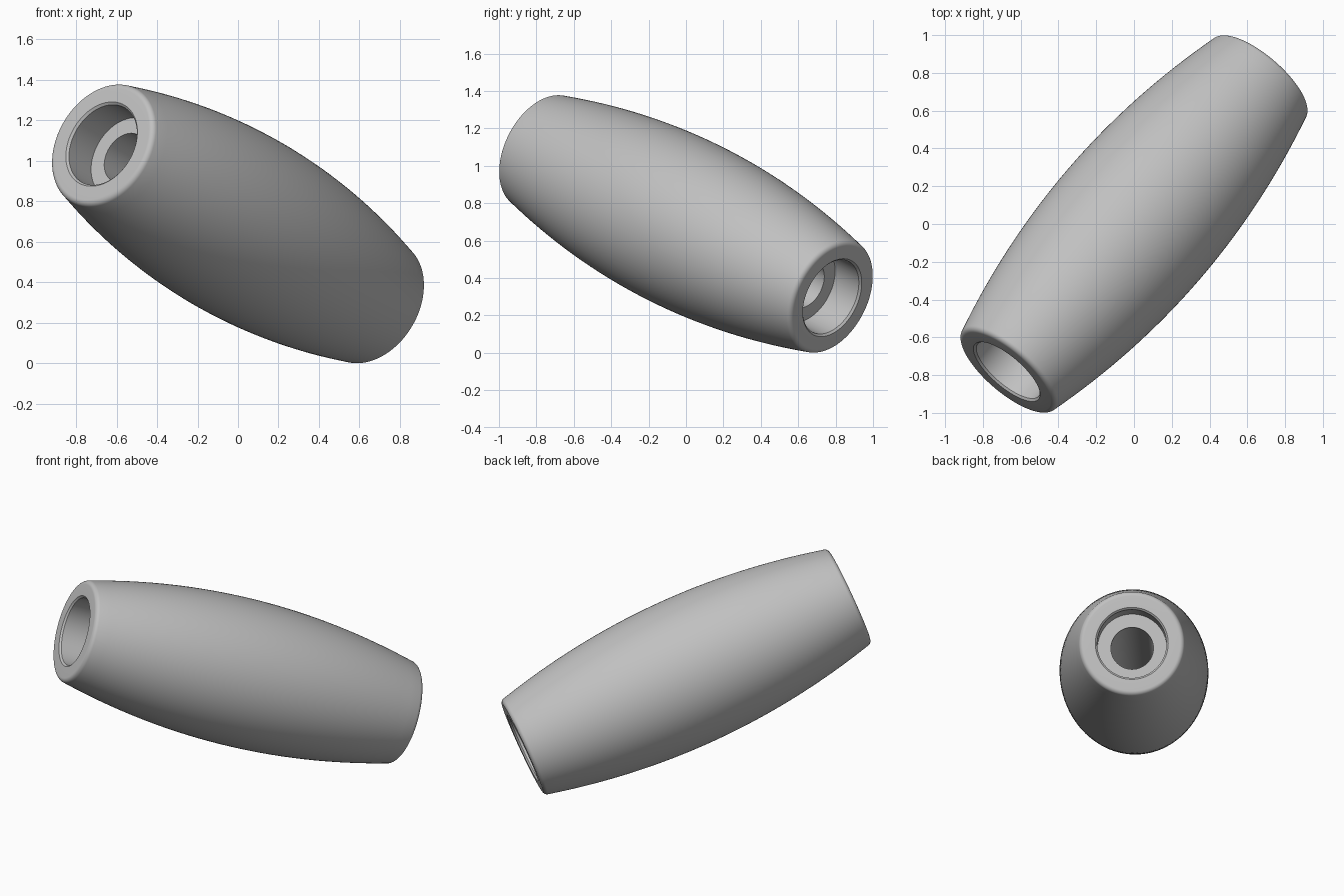
import bpy, bmesh, math
from mathutils import Vector

if "Cube" in bpy.data.objects:
    bpy.data.objects.remove(bpy.data.objects["Cube"])

# Barrel dimensions: t runs along the axis, r is the radius
AXIS = Vector((-0.61, -0.708, 0.357)).normalized()
CENTRE = Vector((0, 0, 0.689))
SEGS = 96
MID_R, BULGE = 0.455, 0.113
FILLET, TC, RC = 0.03, 1.075, 0.294
FACE_T = TC + FILLET
BORE_R, STEP_R, STEP_DEPTH = 0.13, 0.212, 0.19

# Half profile from the middle of the outside to the middle of the bore
half = []
lean = math.atan(2 * BULGE * TC)
t_end = TC + FILLET * math.sin(lean)
for i in range(16):
    t = t_end * i / 16
    half.append((t, MID_R - BULGE * t * t))
for i in range(9):                                   # rounded outer rim
    a = lean + (math.pi / 2 - lean) * i / 8
    half.append((TC + FILLET * math.sin(a), RC + FILLET * math.cos(a)))
half += [(FACE_T, STEP_R + 0.011),                   # end face and chamfer
         (FACE_T - 0.011, STEP_R),
         (FACE_T - STEP_DEPTH, STEP_R),              # counterbore and step
         (FACE_T - STEP_DEPTH, BORE_R)]

# Mirror the half profile for the other end
profile = half + [(-t, r) for t, r in reversed(half[1:])]

# Revolve into a closed sleeve
bm = bmesh.new()
rings = []
for s in range(SEGS):
    a = 2 * math.pi * s / SEGS
    rings.append([bm.verts.new((r * math.cos(a), r * math.sin(a), t)) for t, r in profile])
n = len(profile)
for s in range(SEGS):
    p, q = rings[s], rings[(s + 1) % SEGS]
    for i in range(n):
        j = (i + 1) % n
        bm.faces.new((p[i], q[i], q[j], p[j]))
bmesh.ops.recalc_face_normals(bm, faces=bm.faces)
mesh = bpy.data.meshes.new("barrel_sleeve")
bm.to_mesh(mesh)
bm.free()

# Place it tilted
obj = bpy.data.objects.new("barrel_sleeve", mesh)
bpy.context.collection.objects.link(obj)
obj.location = CENTRE
obj.rotation_euler = AXIS.to_track_quat('Z', 'Y').to_euler()

grey = bpy.data.materials.new("plain_grey")
grey.diffuse_color = (0.53, 0.53, 0.53, 1)
grey.use_nodes = True
grey.node_tree.nodes["Principled BSDF"].inputs["Base Color"].default_value = grey.diffuse_color
mesh.materials.append(grey)

bpy.context.view_layer.objects.active = obj
obj.select_set(True)
bpy.ops.object.shade_smooth_by_angle(angle=math.radians(30))
